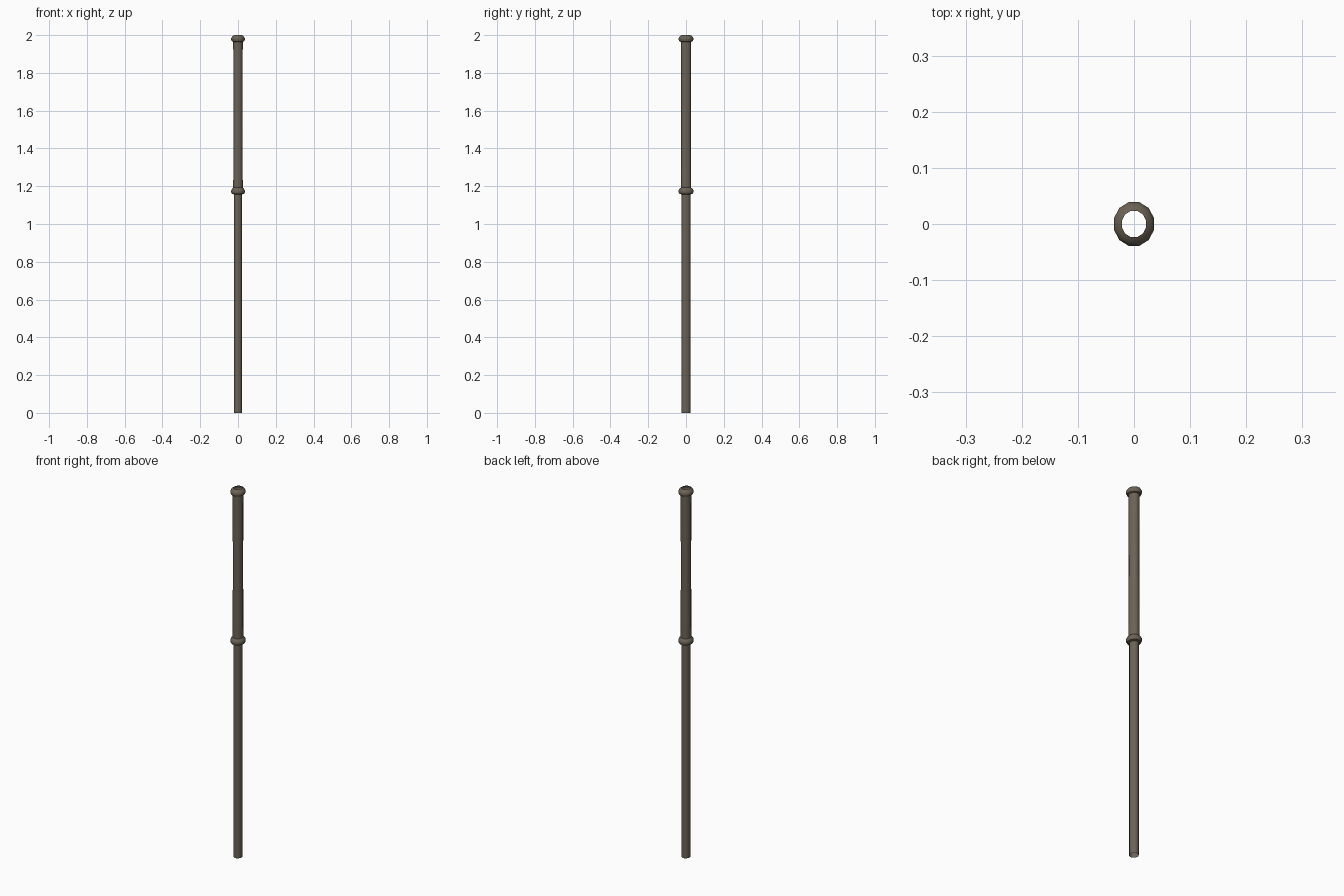
import bpy, bmesh, math

if "Cube" in bpy.data.objects:
    bpy.data.objects.remove(bpy.data.objects["Cube"])

SIDES = 12
STRETCH = 1.09   # slightly oval: deeper in y than in x

metal = bpy.data.materials.new("weathered grey brown")
metal.diffuse_color = (0.15, 0.125, 0.092, 1)
metal.use_nodes = True
metal.node_tree.nodes["Principled BSDF"].inputs["Base Color"].default_value = metal.diffuse_color


def lathe(name, profile, closed=False):
    """Spin an open (radius, z) profile into an oval 12-sided shell."""
    bm = bmesh.new()
    rings = []
    for r, z in profile:
        ring = []
        for i in range(SIDES):
            a = math.tau * (i + 0.5) / SIDES
            ring.append(bm.verts.new((r * math.cos(a), r * STRETCH * math.sin(a), z)))
        rings.append(ring)
    pairs = list(zip(rings, rings[1:]))
    if closed:
        pairs.append((rings[-1], rings[0]))
    for lo, hi in pairs:
        for i in range(SIDES):
            j = (i + 1) % SIDES
            bm.faces.new((lo[i], lo[j], hi[j], hi[i]))
    me = bpy.data.meshes.new(name)
    bm.to_mesh(me)
    bm.free()
    me.materials.append(metal)
    ob = bpy.data.objects.new(name, me)
    bpy.context.collection.objects.link(ob)
    bpy.ops.object.select_all(action='DESELECT')
    ob.select_set(True)
    bpy.context.view_layer.objects.active = ob
    bpy.ops.object.shade_smooth_by_angle(angle=math.radians(35))
    return ob


# long open lower tube
lathe("lower_tube", [(0.0222, 0), (0.0222, 1.17)])

# wider upper tube, gently waisted at its middle
lathe("upper_tube", [(0.0262, 1.185), (0.0248, 1.58), (0.0262, 1.97)])

# collar where the two tubes meet
lathe("middle_collar", [(0.0222, 1.157), (0.033, 1.160), (0.037, 1.168),
                        (0.037, 1.178), (0.033, 1.186), (0.0262, 1.192)])

# flared muzzle ring at the top, open in the centre
lathe("top_ring", [(0.0262, 1.964), (0.033, 1.967), (0.037, 1.975),
                   (0.037, 1.984), (0.031, 1.994), (0.0222, 2.0)])
